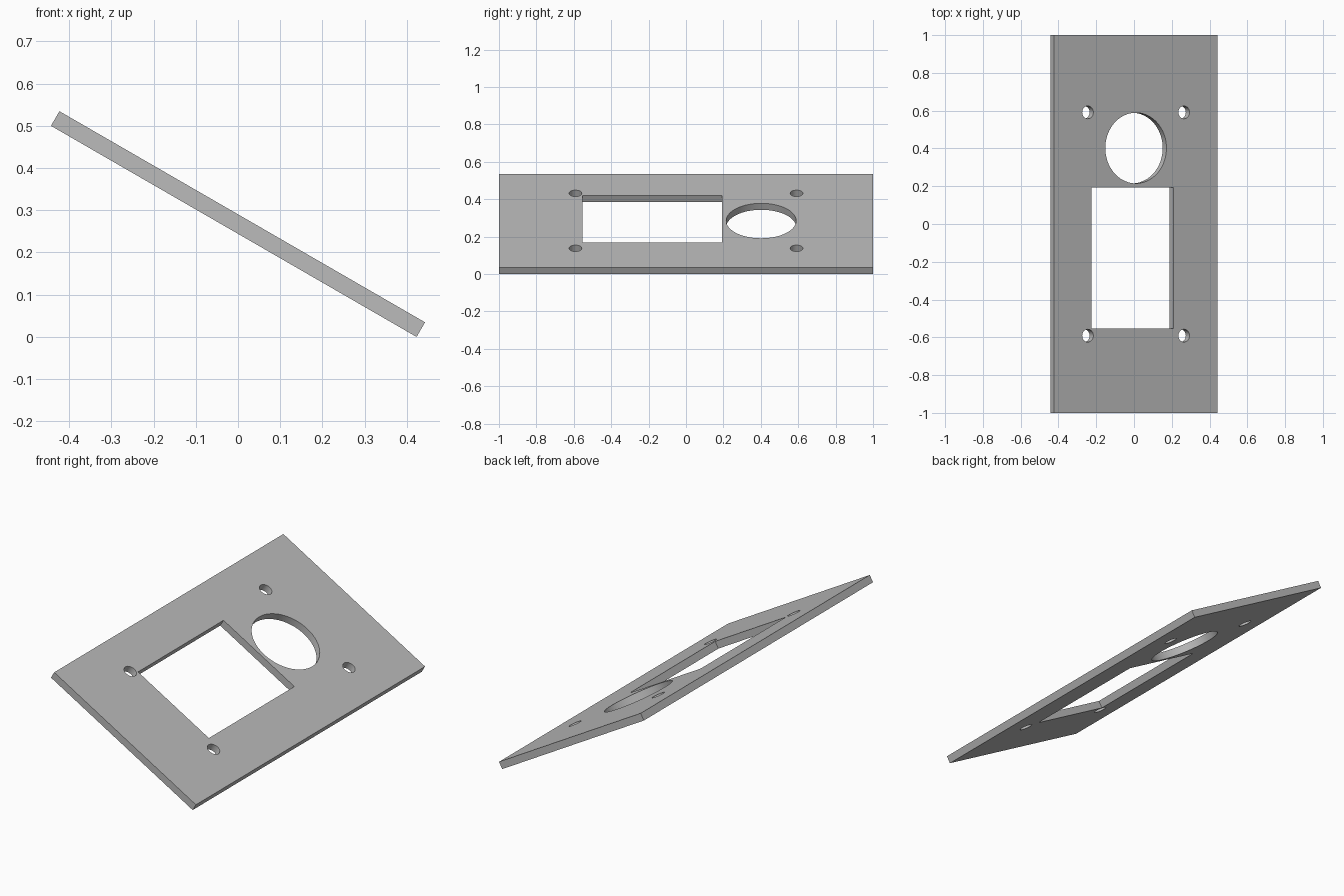
import bpy
import math

cube = bpy.data.objects.get("Cube")
if cube:
    bpy.data.objects.remove(cube, do_unlink=True)

LENGTH, WIDTH, THICK = 2.0, 1.0, 0.04
TILT = math.radians(30)

grey = bpy.data.materials.new("plain_grey")
grey.use_nodes = True
colour = (0.5, 0.5, 0.5, 1)
grey.diffuse_color = colour
grey.node_tree.nodes["Principled BSDF"].inputs["Base Color"].default_value = colour


def box(name, x0, x1, y0, y1, height):
    bpy.ops.mesh.primitive_cube_add(size=1, location=((x0 + x1) / 2, (y0 + y1) / 2, 0))
    ob = bpy.context.object
    ob.name = name
    ob.scale = (x1 - x0, y1 - y0, height)
    bpy.ops.object.transform_apply(location=False, rotation=False, scale=True)
    return ob


def cylinder(name, x, y, radius, sides):
    bpy.ops.mesh.primitive_cylinder_add(vertices=sides, radius=radius, depth=THICK * 4,
                                        location=(x, y, 0))
    ob = bpy.context.object
    ob.name = name
    return ob


# Flat panel
panel = box("panel", -WIDTH / 2, WIDTH / 2, -LENGTH / 2, LENGTH / 2, THICK)
panel.data.materials.append(grey)

# Window, round opening and four screw holes
cutters = [box("window_cutter", -0.27, 0.23, -0.553, 0.193, THICK * 4),
           cylinder("round_cutter", 0, 0.402, 0.187, 72)]
for sx in (-1, 1):
    for sy in (-1, 1):
        cutters.append(cylinder("screw_cutter", sx * 0.294, sy * 0.591, 0.034, 40))

for cutter in cutters:
    cutter.hide_render = True
    mod = panel.modifiers.new("cut", "BOOLEAN")
    mod.operation = "DIFFERENCE"
    mod.solver = "EXACT"
    mod.object = cutter

bpy.ops.object.select_all(action="DESELECT")
bpy.context.view_layer.objects.active = panel
panel.select_set(True)
for mod in list(panel.modifiers):
    bpy.ops.object.modifier_apply(modifier=mod.name)
for cutter in cutters:
    bpy.data.objects.remove(cutter, do_unlink=True)

# Smooth hole walls, sharp rims
bpy.ops.object.shade_smooth_by_angle(angle=math.radians(30))

# Lean the panel down towards +x, resting on its lower edge
panel.rotation_euler = (0, TILT, 0)
panel.location.z = (WIDTH * math.sin(TILT) + THICK * math.cos(TILT)) / 2
